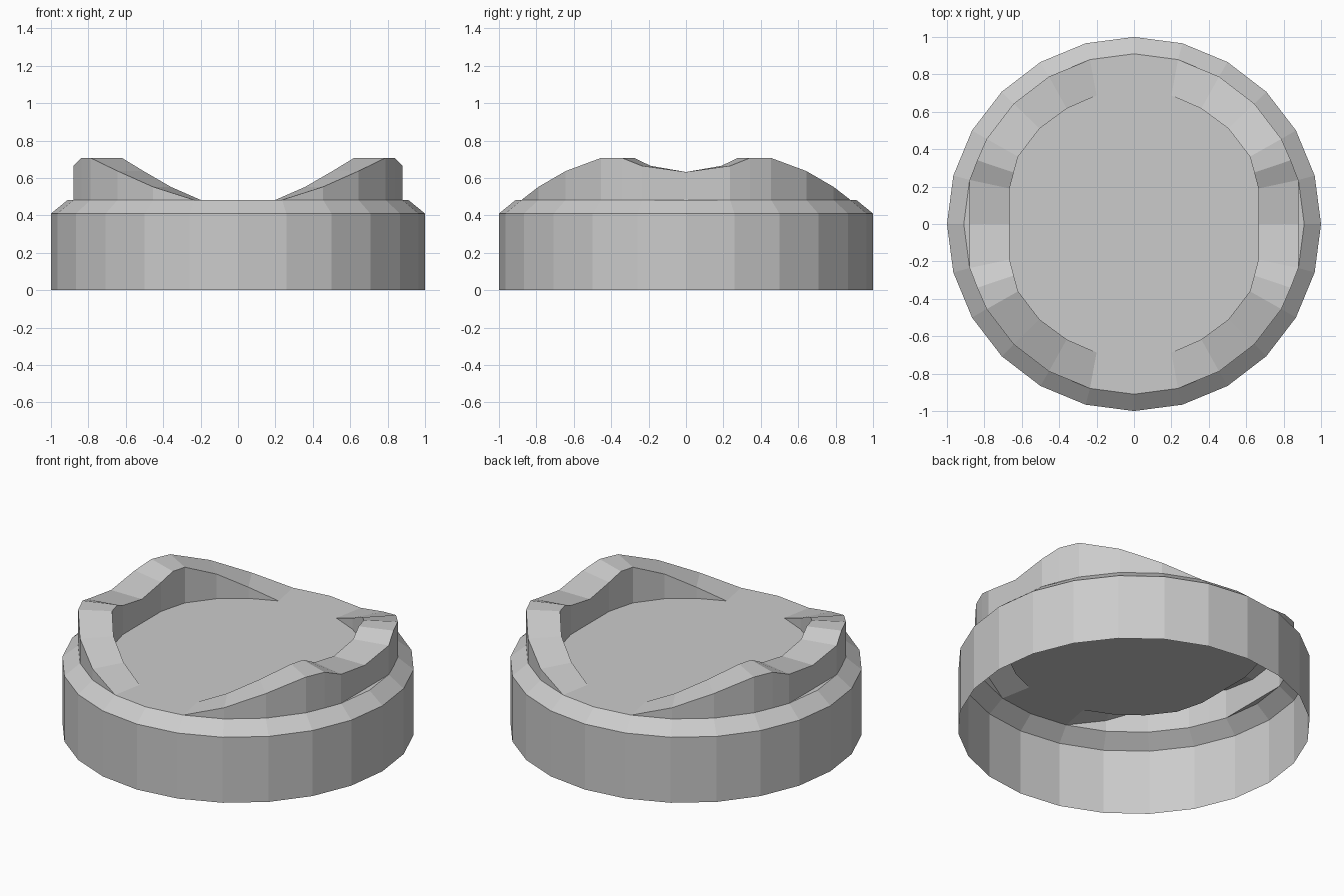
import bpy
from math import sin, cos, pi

if "Cube" in bpy.data.objects:
    bpy.data.objects.remove(bpy.data.objects["Cube"])

SIDES = 24
R_OUT, R_TOP = 1.0, 0.91
Z_WALL, Z_DECK = 0.41, 0.483


def rim(i, r=R_TOP):
    a = 2 * pi * i / SIDES
    return (r * cos(a), r * sin(a))


def make(name, verts, faces, mirror=False):
    me = bpy.data.meshes.new(name)
    me.from_pydata(verts, [], faces)
    me.update()
    ob = bpy.data.objects.new(name, me)
    bpy.context.collection.objects.link(ob)
    if mirror:
        m = ob.modifiers.new("mirror", 'MIRROR')
        m.use_axis = (True, True, False)
        m.merge_threshold = 0.0005
    return ob


# Skirt: open thin wall with a chamfered shoulder
rings = [(R_OUT, 0), (R_OUT, Z_WALL), (R_TOP, Z_DECK)]
verts = [(*rim(i, r), z) for r, z in rings for i in range(SIDES)]
faces = []
for k in range(len(rings) - 1):
    for i in range(SIDES):
        j = (i + 1) % SIDES
        a, b = k * SIDES, (k + 1) * SIDES
        faces.append((a + i, a + j, b + j, b + i))
make("cap_skirt", verts, faces)

# Grip stations from the side notch to the low tip: outer xy, inner xy, height
stations = [
    ((rim(1)[0], 0), (0.665, 0), 0.632),
    (rim(1), (0.665, 0.19), 0.665),
    ((0.838, 0.341), (0.643, 0.275), 0.707),
    (rim(2), (0.62, 0.36), 0.707),
    (rim(3), (0.505, 0.51), 0.637),
    (rim(4), (0.36, 0.617), 0.553),
    (rim(5), (0.2, 0.687), Z_DECK),
]

# Deck: one quadrant of the flat top plus the small side ledge, mirrored
pts = [rim(6), (0, 0)] + [s[1] for s in stations] + [rim(5)]
n = len(pts)
pts += [rim(0), rim(1), (rim(1)[0], 0)]
make("cap_deck", [(x, y, Z_DECK) for x, y in pts],
     [tuple(range(n)), (n, n + 1, n + 2)], mirror=True)

# Grip ridge: outer wall, sloping top and inner wall, mirrored to four quarters
verts, faces = [], []
for o, i, z in stations:
    verts += [(*o, Z_DECK), (*o, z), (*i, z), (*i, Z_DECK)]
last = len(stations) - 2
for s in range(len(stations) - 1):
    a, b = 4 * s, 4 * s + 4
    faces.append((a + 1, b + 1, b + 2, a + 2))
    if s == last:
        faces += [(a, b, a + 1), (a + 2, b + 2, a + 3)]
    else:
        faces += [(a, b, b + 1, a + 1), (a + 2, b + 2, b + 3, a + 3)]
make("grip_ridge", verts, faces, mirror=True)
